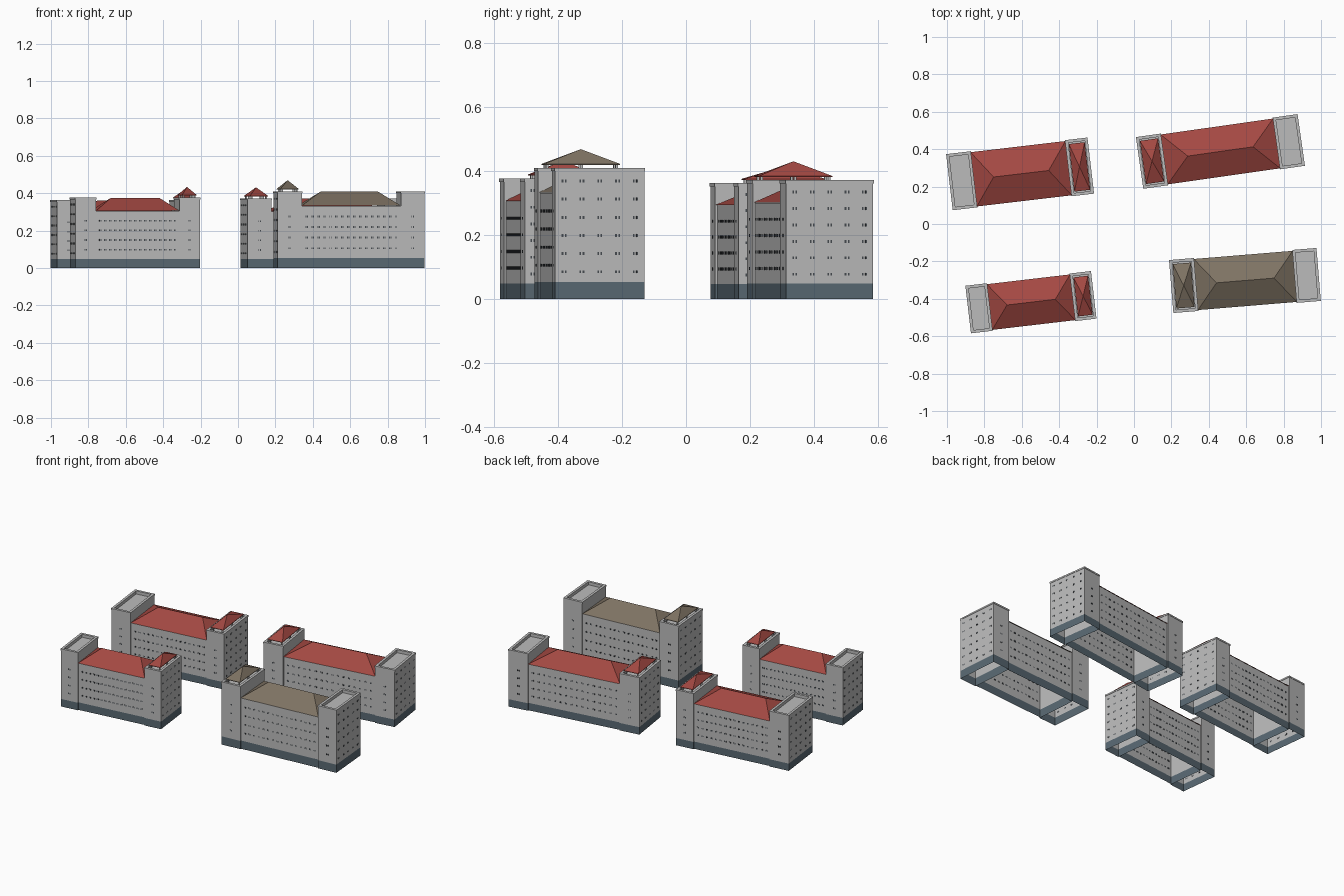
import bpy
import bmesh
from math import radians
from mathutils import Matrix, Vector

cube = bpy.data.objects.get("Cube")
if cube:
    bpy.data.objects.remove(cube)


def material(name, rgb):
    m = bpy.data.materials.new(name)
    m.use_nodes = True
    m.diffuse_color = (*rgb, 1)
    bsdf = next(n for n in m.node_tree.nodes if n.type == 'BSDF_PRINCIPLED')
    bsdf.inputs["Base Color"].default_value = (*rgb, 1)
    return m


WALL = material("wall grey", (0.50, 0.50, 0.50))
BASE = material("slate base", (0.10, 0.14, 0.17))
RED = material("red roof", (0.37, 0.066, 0.055))
BROWN = material("brown roof", (0.21, 0.17, 0.125))
GLASS = material("dark window", (0.06, 0.07, 0.08))


def finish(name, bm, mats, world):
    bmesh.ops.recalc_face_normals(bm, faces=bm.faces)
    mesh = bpy.data.meshes.new(name)
    bm.to_mesh(mesh)
    bm.free()
    for m in mats:
        mesh.materials.append(m)
    obj = bpy.data.objects.new(name, mesh)
    obj.matrix_world = world
    bpy.context.collection.objects.link(obj)


def loft(name, cx, lx, ly, rings, mats, world, band=0, bottom=False, top=False):
    """Stack rectangles (inset x, inset y, z) into one shell."""
    bm = bmesh.new()
    loops = []
    for ix, iy, z in rings:
        hx, hy = max(lx / 2 - ix, 0), max(ly / 2 - iy, 0)
        loops.append([bm.verts.new((cx + sx * hx, sy * hy, z))
                      for sx, sy in ((-1, -1), (1, -1), (1, 1), (-1, 1))])
    for a, b in zip(loops, loops[1:]):
        for i in range(4):
            j = (i + 1) % 4
            bm.faces.new((a[i], a[j], b[j], b[i]))
    if bottom:
        bm.faces.new(loops[0][::-1])
    if top:
        bm.faces.new(loops[-1])
    bmesh.ops.remove_doubles(bm, verts=bm.verts, dist=0.0001)
    # plinth band takes the second material
    for f in bm.faces:
        if max(v.co.z for v in f.verts) <= band + 0.0001:
            f.material_index = 1
    finish(name, bm, mats, world)


def box(bm, centre, size):
    bmesh.ops.create_cube(bm, size=1, matrix=Matrix.Translation(centre)
                          @ Matrix.Diagonal((*size, 1)))


def spread(a, b, n):
    return [a + (b - a) * (i + 0.5) / n for i in range(n)]


def tower_rings(h, band, depth):
    lip, rim, cornice = 0.002, 0.014, 0.010
    return [(0, 0, 0), (0, 0, band), (0, 0, h - cornice), (-lip, -lip, h - cornice),
            (-lip, -lip, h), (rim, rim, h), (rim, rim, h - depth)]


def building(tag, x, y, yaw, length, width, h, peak, big, small, side, roof):
    """side is the local x direction of the flat-topped tower."""
    world = Matrix.Translation((x, y, 0)) @ Matrix.Rotation(radians(yaw), 4, 'Z')
    band, eave = h * 0.13, h * 0.81
    half = length / 2
    lb, ls = length * big, length * small
    bx, sx = side * (half - lb / 2), -side * (half - ls / 2)
    x0, x1 = sorted((side * (half - lb), -side * (half - ls)))
    mid, lm, wm = (x0 + x1) / 2, x1 - x0, width - 0.014

    # towers and main block
    loft(tag + "_flat_tower", bx, lb, width, tower_rings(h, band, 0.02),
         (WALL, BASE), world, band, top=True)
    loft(tag + "_roofed_tower", sx, ls, width, tower_rings(h, band, 0.02),
         (WALL, BASE), world, band, top=True)
    loft(tag + "_main_block", mid, lm + 0.004, wm,
         [(0, 0, 0), (0, 0, band), (0, 0, eave)], (WALL, BASE), world, band, top=True)

    # hipped main roof
    loft(tag + "_main_roof", mid, lm, wm + 0.008,
         [(0, 0, eave + 0.001), (lm * 0.21, width, h - 0.002)], (roof,), world, band=-1)

    # raised pyramid roof on posts
    rx, ry, rz = ls - 0.032, width - 0.042, h + 0.010
    loft(tag + "_tower_roof", sx, rx, ry,
         [(0, 0, rz), (0, 0, rz + 0.003), (rx, ry, peak)], (roof,), world,
         band=-1, bottom=True)
    bm = bmesh.new()
    for px in (-1, 1):
        for py in (-1, 0, 1):
            box(bm, Vector((sx + px * (rx / 2 - 0.01), py * (ry / 2 - 0.01), h - 0.004)),
                (0.008, 0.008, 0.032))
    finish(tag + "_roof_posts", bm, (WALL,), world)

    # small paired windows
    bm = bmesh.new()
    thin, wide, tall = 0.002, 0.005, 0.009
    for f in (-1, 1):
        for row in spread(0.19, 0.74, 4):
            for c in spread(x0 + 0.01, x1 - 0.01, 16):
                for d in (-0.004, 0.004):
                    box(bm, Vector((c + d, f * wm / 2, h * row)), (wide, thin, tall))
            for d in (-0.005, 0.005):
                box(bm, Vector((bx + d, f * width / 2, h * row)), (wide, thin, tall))
                box(bm, Vector((sx + d, f * width / 2, h * row)), (wide, thin, tall))
    for row in spread(0.14, 0.97, 6):
        for c in spread(-width / 2, width / 2, 5):
            for d in (-0.005, 0.005):
                for e in (-1, 1):
                    box(bm, Vector((e * half, c + d, h * row)), (thin, wide, tall))
    finish(tag + "_windows", bm, (GLASS,), world)


building("back_right", -0.609, 0.268, 6.7, 0.757, 0.298, 0.363, 0.415, 0.17, 0.155, -1, RED)
building("back_left", 0.462, 0.388, 8.1, 0.869, 0.275, 0.372, 0.431, 0.15, 0.15, 1, RED)
building("front_right", -0.551, -0.418, 6.7, 0.672, 0.252, 0.377, 0.433, 0.168, 0.165, -1, RED)
building("front_left", 0.593, -0.302, 4.7, 0.787, 0.28, 0.41, 0.469, 0.16, 0.165, 1, BROWN)
